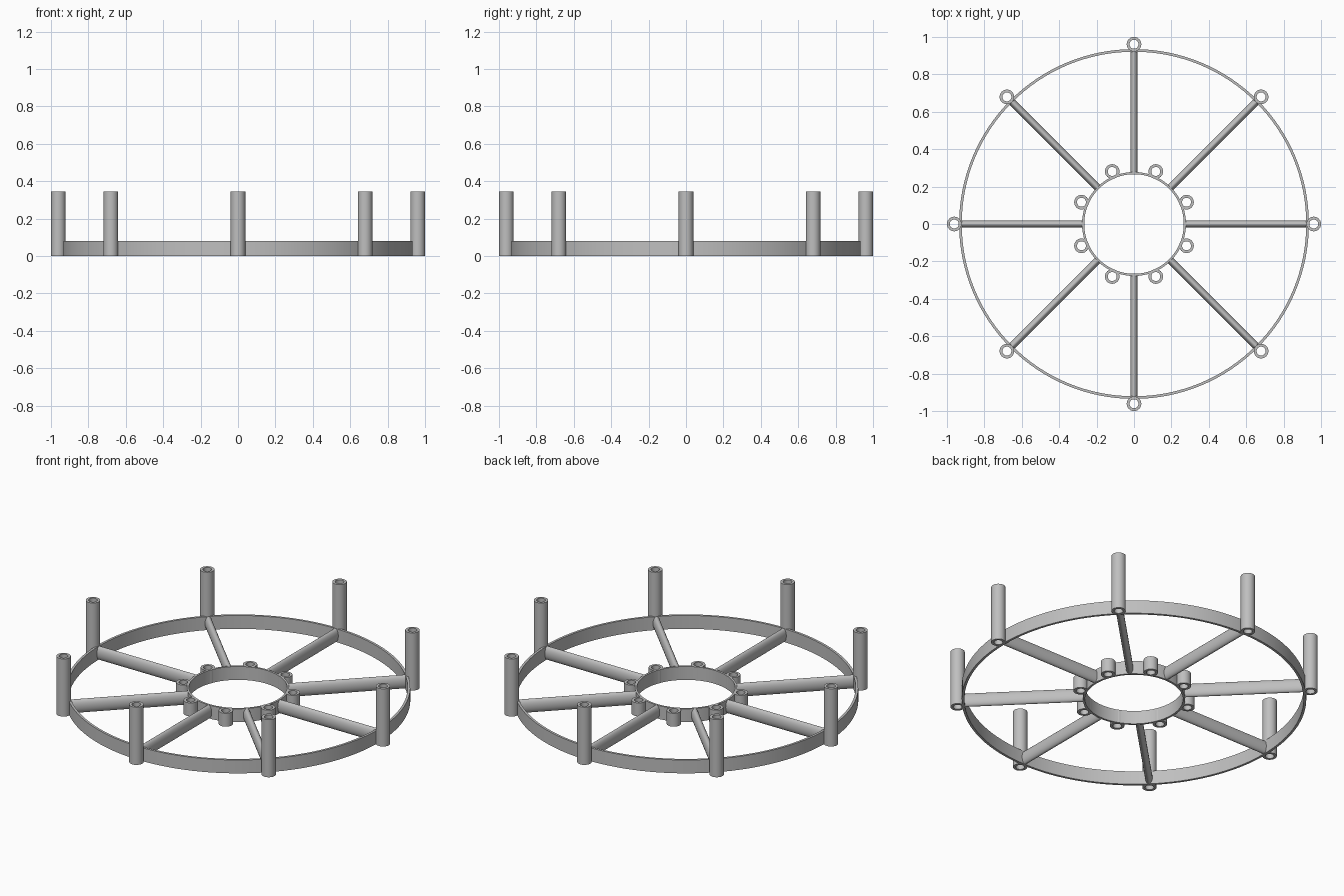
import bpy
import bmesh
from math import cos, sin, pi, radians
from mathutils import Matrix

cube = bpy.data.objects.get("Cube")
if cube:
    bpy.data.objects.remove(cube, do_unlink=True)

GREY = (0.52, 0.52, 0.52, 1)
metal = bpy.data.materials.new("plain_grey")
metal.use_nodes = True
metal.diffuse_color = GREY
metal.node_tree.nodes["Principled BSDF"].inputs["Base Color"].default_value = GREY

RIM_HEIGHT = 0.08
POST_HEIGHT = 0.345


def finish(name, bm):
    """Turn a bmesh into a smooth-shaded grey object."""
    bmesh.ops.recalc_face_normals(bm, faces=bm.faces)
    mesh = bpy.data.meshes.new(name)
    bm.to_mesh(mesh)
    bm.free()
    mesh.materials.append(metal)
    obj = bpy.data.objects.new(name, mesh)
    bpy.context.collection.objects.link(obj)
    bpy.ops.object.select_all(action="DESELECT")
    obj.select_set(True)
    bpy.context.view_layer.objects.active = obj
    bpy.ops.object.shade_smooth_by_angle(angle=radians(35))
    return obj


def tube(name, outer, inner, height, sides, x=0, y=0):
    """Open pipe standing on the ground."""
    bm = bmesh.new()
    profile = [(outer, 0), (outer, height), (inner, height), (inner, 0)]
    rings = []
    for i in range(sides):
        a = 2 * pi * i / sides
        rings.append([bm.verts.new((x + r * cos(a), y + r * sin(a), z)) for r, z in profile])
    for i, ring in enumerate(rings):
        following = rings[(i + 1) % sides]
        for j in range(4):
            k = (j + 1) % 4
            bm.faces.new((ring[j], following[j], following[k], ring[k]))
    return finish(name, bm)


def spoke(name, start, end, width, height, angle):
    """Oval bar lying radially between the two rings."""
    bm = bmesh.new()
    bmesh.ops.create_cone(bm, cap_ends=True, segments=32, radius1=0.5, radius2=0.5, depth=1)
    place = (Matrix.Rotation(angle, 4, "Z")
             @ Matrix.Translation(((start + end) / 2, 0, height / 2))
             @ Matrix.Diagonal((end - start, width, height, 1))
             @ Matrix.Rotation(pi / 2, 4, "Y"))
    bmesh.ops.transform(bm, matrix=place, verts=bm.verts)
    return finish(name, bm)


# Outer rim and central hub
tube("outer_ring", 0.935, 0.921, RIM_HEIGHT, 128)
tube("hub_ring", 0.278, 0.266, RIM_HEIGHT, 96)

# Eight spokes with tall posts, and short sockets between them on the hub
for n in range(8):
    a = n * pi / 4
    b = a + pi / 8
    spoke(f"spoke_{n + 1}", 0.271, 0.93, 0.04, RIM_HEIGHT, a)
    tube(f"post_{n + 1}", 0.039, 0.024, POST_HEIGHT, 40, 0.961 * cos(a), 0.961 * sin(a))
    tube(f"hub_socket_{n + 1}", 0.039, 0.024, RIM_HEIGHT, 40, 0.304 * cos(b), 0.304 * sin(b))
